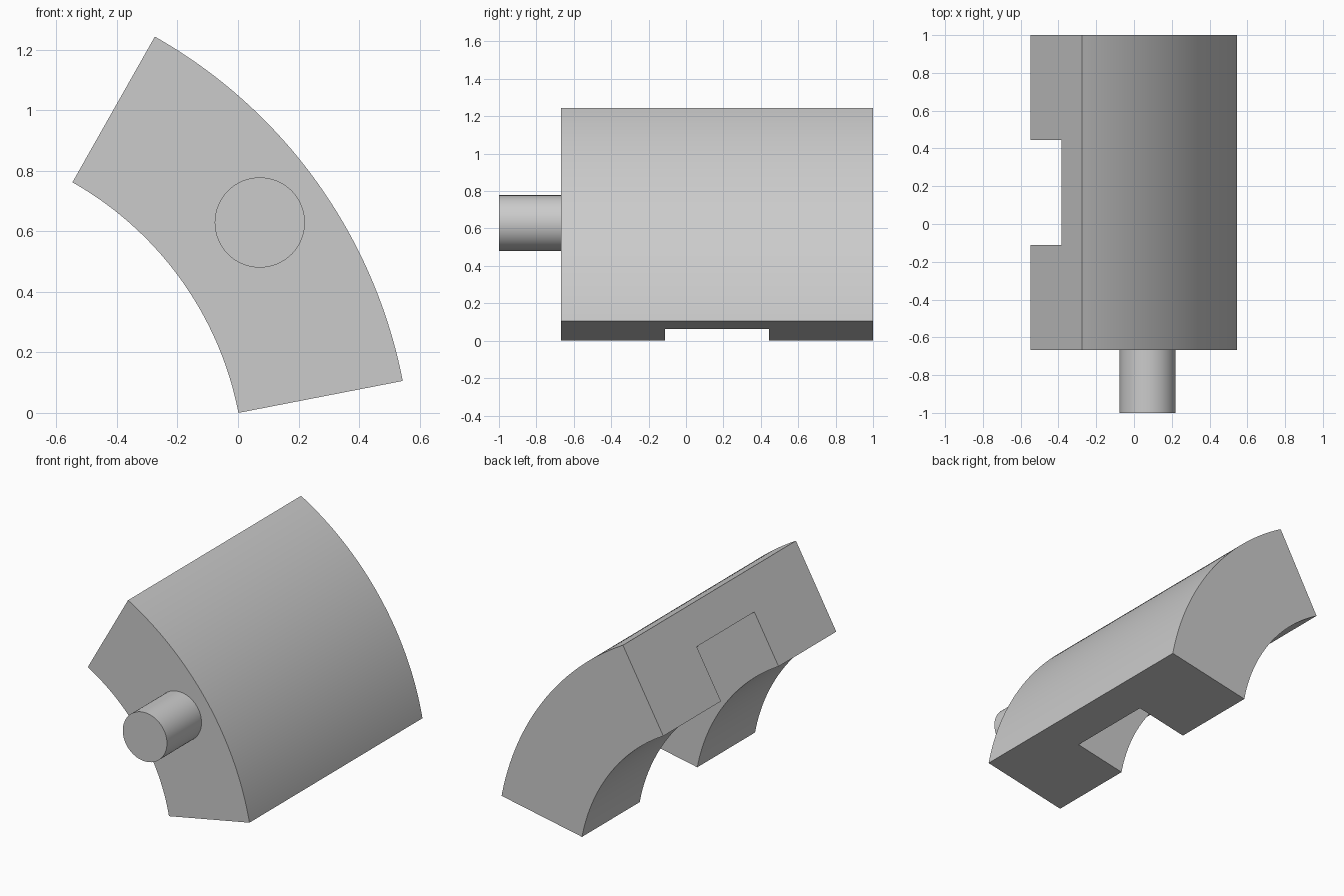
import bpy
import bmesh
from math import sin, cos, radians
from mathutils import Matrix

cube = bpy.data.objects.get("Cube")
if cube:
    bpy.data.objects.remove(cube, do_unlink=True)

# One plain grey for everything
grey = bpy.data.materials.new("plain_grey")
grey.use_nodes = True
COLOUR = (0.6, 0.6, 0.6, 1)
grey.diffuse_color = COLOUR
grey.node_tree.nodes["Principled BSDF"].inputs["Base Color"].default_value = COLOUR

# Main dimensions
INNER, FLOOR, OUTER = 1.121, 1.453, 1.674
START, END = radians(11), radians(60.5)
FRONT, BACK = -0.667, 1.0
SLOT_FRONT, SLOT_BACK = -0.111, 0.444
CENTRE_X, CENTRE_Z = -1.099, -INNER * sin(START)
STEPS = 64


def finish(name, bm):
    """Turn a bmesh into a shaded, coloured object."""
    bmesh.ops.recalc_face_normals(bm, faces=bm.faces)
    mesh = bpy.data.meshes.new(name)
    bm.to_mesh(mesh)
    bm.free()
    mesh.materials.append(grey)
    obj = bpy.data.objects.new(name, mesh)
    bpy.context.collection.objects.link(obj)
    bpy.ops.object.select_all(action="DESELECT")
    obj.select_set(True)
    bpy.context.view_layer.objects.active = obj
    bpy.ops.object.shade_smooth_by_angle(angle=radians(30))
    return obj


# Curved block: C-shaped section (radius, y) swept around the y direction
section = [
    (OUTER, FRONT), (OUTER, BACK), (INNER, BACK), (INNER, SLOT_BACK),
    (FLOOR, SLOT_BACK), (FLOOR, SLOT_FRONT), (INNER, SLOT_FRONT), (INNER, FRONT),
]
bm = bmesh.new()
rings = []
for i in range(STEPS + 1):
    a = START + (END - START) * i / STEPS
    rings.append([bm.verts.new((CENTRE_X + r * cos(a), y, CENTRE_Z + r * sin(a)))
                  for r, y in section])
n = len(section)
for ring, following in zip(rings, rings[1:]):
    for j in range(n):
        k = (j + 1) % n
        bm.faces.new((ring[j], ring[k], following[k], following[j]))
bm.faces.new(rings[0])
bm.faces.new(rings[-1])

# Flat front and back sides closed between the slot radius and outer radius
bmesh.ops.remove_doubles(bm, verts=bm.verts, dist=1e-5)
finish("curved_block", bm)

# Round pin on the front side, seated slightly into the block
PIN_FRONT, PIN_SEAT = -1.0, FRONT + 0.02
bm = bmesh.new()
bmesh.ops.create_cone(
    bm, cap_ends=True, segments=64, radius1=0.149, radius2=0.149,
    depth=PIN_SEAT - PIN_FRONT,
    matrix=Matrix.Translation((0.072, (PIN_FRONT + PIN_SEAT) / 2, 0.629))
    @ Matrix.Rotation(radians(90), 4, "X"))
finish("front_pin", bm)
